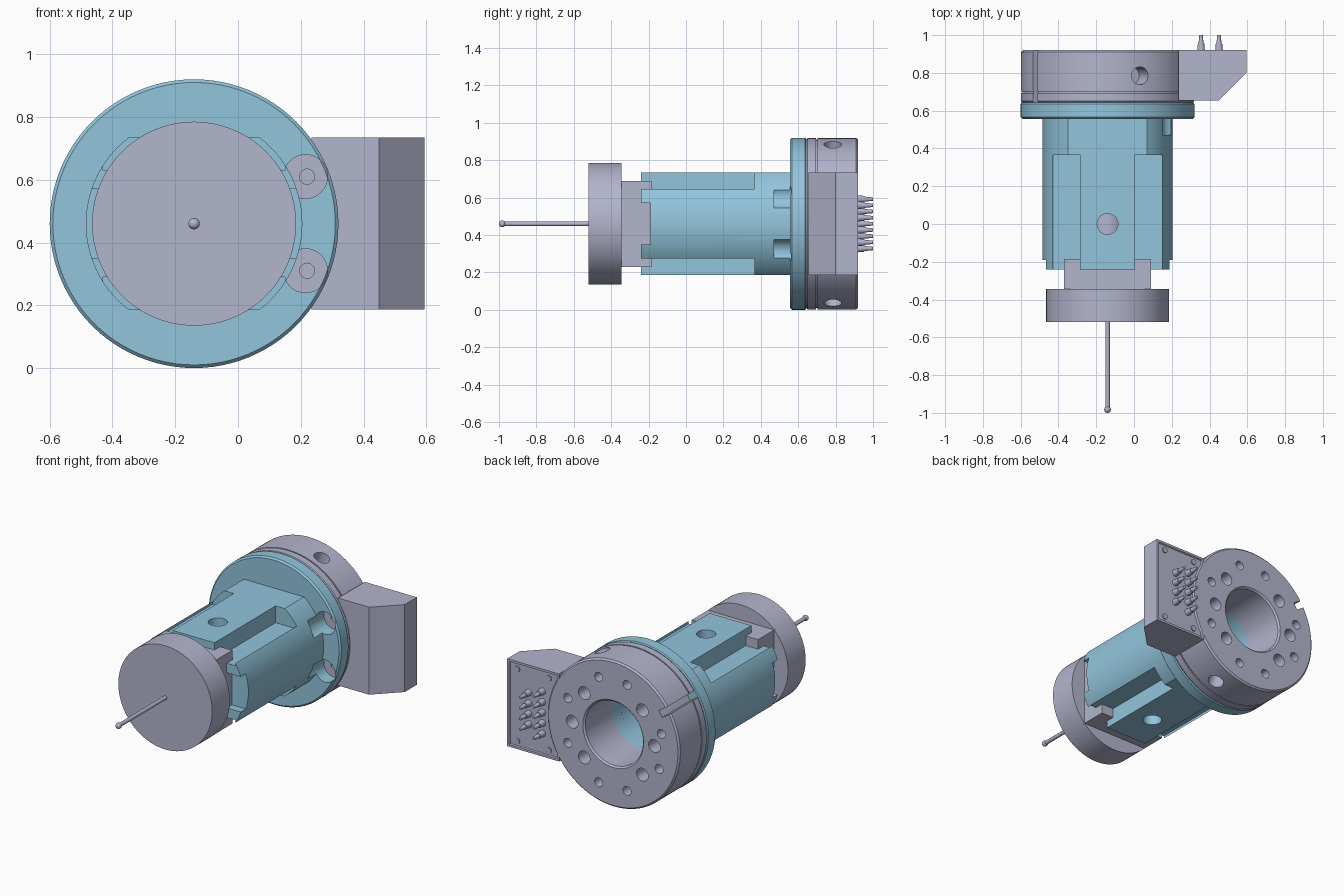
import bpy, bmesh, math
from mathutils import Vector, Matrix

cube = bpy.data.objects.get("Cube")
if cube:
    bpy.data.objects.remove(cube, do_unlink=True)

AXIS = Vector((-0.14, 0, 0.46))   # main axis runs along y through this point


def material(name, rgb):
    m = bpy.data.materials.new(name)
    m.use_nodes = True
    m.diffuse_color = (*rgb, 1)
    m.node_tree.nodes["Principled BSDF"].inputs["Base Color"].default_value = (*rgb, 1)
    return m


GREY = material("lavender grey", (0.45, 0.46, 0.61))
BLUE = material("light steel blue", (0.29, 0.56, 0.72))


def finish(bm, name, mat):
    bmesh.ops.recalc_face_normals(bm, faces=bm.faces)
    me = bpy.data.meshes.new(name)
    bm.to_mesh(me)
    bm.free()
    ob = bpy.data.objects.new(name, me)
    bpy.context.collection.objects.link(ob)
    me.materials.append(mat)
    return ob


def lathe(name, profile, mat, origin=AXIS, steps=96):
    """Revolve a closed (radius, y) profile around the y direction."""
    bm = bmesh.new()
    verts = [bm.verts.new((r, y, 0)) for r, y in profile]
    edges = [bm.edges.new((v, verts[(i + 1) % len(verts)])) for i, v in enumerate(verts)]
    bmesh.ops.spin(bm, geom=verts + edges, cent=(0, 0, 0), axis=(0, 1, 0),
                   angle=2 * math.pi, steps=steps)
    bmesh.ops.remove_doubles(bm, verts=bm.verts, dist=1e-5)
    bmesh.ops.translate(bm, vec=origin, verts=bm.verts)
    return finish(bm, name, mat)


def rod(name, start, end, r, mat, r2=None, steps=32):
    """Cylinder or cone between two points given relative to the axis."""
    a, b = Vector(start), Vector(end)
    turn = (b - a).to_track_quat('Z', 'Y').to_matrix().to_4x4()
    bm = bmesh.new()
    bmesh.ops.create_cone(bm, cap_ends=True, segments=steps, radius1=r,
                          radius2=r if r2 is None else r2, depth=(b - a).length,
                          matrix=Matrix.Translation(AXIS + (a + b) / 2) @ turn)
    return finish(bm, name, mat)


def box(name, lo, hi, mat):
    lo, hi = Vector(lo), Vector(hi)
    bm = bmesh.new()
    bmesh.ops.create_cube(bm, matrix=Matrix.Translation(AXIS + (lo + hi) / 2)
                          @ Matrix.Diagonal((*(hi - lo), 1)))
    return finish(bm, name, mat)


def cut(target, cutter):
    mod = target.modifiers.new("cut", 'BOOLEAN')
    mod.operation, mod.solver, mod.object = 'DIFFERENCE', 'EXACT', cutter
    bpy.context.view_layer.objects.active = target
    bpy.ops.object.modifier_apply(modifier=mod.name)
    bpy.data.objects.remove(cutter, do_unlink=True)


def polar(r, deg, y):
    t = math.radians(deg)
    return Vector((r * math.cos(t), y, r * math.sin(t)))


# Blue housing: round body with flats, four corner channels and a bore
housing = rod("housing", (0, -0.24, 0), (0, 0.565, 0), 0.345, BLUE, steps=96)
for s in (-1, 1):
    a, b = sorted((s * 0.275, s * 0.5))
    cut(housing, box("flat", (-0.5, -0.4, a), (0.5, 0.7, b), BLUE))
    # side relief at the front end
    a, b = sorted((s * 0.2, s * 0.5))
    cut(housing, box("relief", (a, -0.4, -0.11), (b, -0.19, 0.11), BLUE))
    for t in (-1, 1):
        a, b = sorted((s * 0.145, s * 0.29))
        c, d = sorted((t * 0.17, t * 0.4))
        cut(housing, box("channel", (a, -0.4, c), (b, 0.365, d), BLUE))
cut(housing, rod("bore", (0, -0.4, 0), (0, 0.7, 0), 0.2, BLUE, steps=64))
cut(housing, rod("cross_hole", (0, 0, -0.5), (0, 0, 0.5), 0.055, BLUE))

# Blue flange
flange = lathe("flange", [(0.2, 0.556), (0.45, 0.556), (0.46, 0.566), (0.46, 0.635),
                          (0.455, 0.642), (0.2, 0.642)], BLUE)
for part in (housing, flange):
    for s in (-1, 1):
        cut(part, rod("pocket", (0.355, 0.47, s * 0.15), (0.355, 0.7, s * 0.15), 0.07, BLUE))

# Grey mounting plate with a bore, a fine groove and drilled holes
plate = lathe("mounting_plate", [
    (0.2, 0.642), (0.45, 0.642), (0.458, 0.65), (0.458, 0.694), (0.45, 0.694),
    (0.45, 0.702), (0.458, 0.702), (0.458, 0.91), (0.448, 0.92), (0.21, 0.92),
    (0.2, 0.91)], GREY)
for deg in (0, 45, 135, 180, 225, 315):
    cut(plate, rod("bolt_hole", polar(0.285, deg, 0.75), polar(0.285, deg, 1), 0.04, GREY))
for deg in (24, 73, 106, 165, 203, 254, 287, 336):
    cut(plate, rod("pin_hole", polar(0.345, deg, 0.8), polar(0.345, deg, 1), 0.028, GREY))
for deg in (-68, 68):
    cut(plate, rod("side_hole", polar(0.33, deg, 0.785), polar(0.6, deg, 0.785), 0.047, GREY))
for s in (-1, 1):
    cut(plate, rod("screw_hole", (0.36, 0.6, s * 0.15), (0.36, 0.7, s * 0.15), 0.024, GREY))
slot = box("slot", (0.39, 0.5, -0.022), (0.6, 1.1, 0.022), GREY)
slot.data.transform(Matrix.Translation(AXIS) @ Matrix.Rotation(math.radians(-147), 4, 'Y')
                    @ Matrix.Translation(-AXIS))
cut(plate, slot)

# Electrical connector block with chamfered outer corner and recessed back face
bm = bmesh.new()
outline = [(0.235, 0.655), (0.45, 0.655), (0.595, 0.8), (0.595, 0.92), (0.235, 0.92)]
base = bm.faces.new([bm.verts.new((x, y, 0.187)) for x, y in outline])
ext = bmesh.ops.extrude_face_region(bm, geom=[base])["geom"]
bmesh.ops.translate(bm, vec=(0, 0, 0.548),
                    verts=[g for g in ext if isinstance(g, bmesh.types.BMVert)])
bmesh.ops.recalc_face_normals(bm, faces=bm.faces)
back = [f for f in bm.faces if f.normal.y > 0.9]
bmesh.ops.inset_region(bm, faces=back, thickness=0.02, depth=0)
bmesh.ops.inset_region(bm, faces=back, thickness=0.006, depth=-0.008)
block = finish(bm, "connector_block", GREY)
# keep the block clear of the round plate
cut(block, rod("clearance", (0, 0.5, 0), (0, 1.1, 0), 0.44, GREY, steps=96))

# Connector screws and spring pins
for x in (0.45, 0.67):
    for z in (-0.225, 0.225):
        rod("connector_screw", (x, 0.9, z), (x, 0.918, z), 0.018, GREY, steps=16)
for x, count in ((0.495, 5), (0.59, 4)):
    for i in range(count):
        z = (i - (count - 1) / 2) * 0.066
        rod("pin_sleeve", (x, 0.9, z), (x, 0.955, z), 0.022, GREY, 0.017, 16)
        rod("pin_tip", (x, 0.95, z), (x, 1.0, z), 0.014, GREY, 0.009, 16)

# Sensor: square neck, round head, inner core
box("sensor_neck", (-0.23, -0.36, -0.23), (0.23, -0.185, 0.23), GREY)
rod("sensor_head", (0, -0.52, 0), (0, -0.345, 0), 0.325, GREY, steps=96)
rod("sensor_core", (0, -0.2, 0), (0, 0.08, 0), 0.1, GREY)

# Stylus with ball tip
rod("stylus", (0, -0.985, 0), (0, -0.51, 0), 0.012, GREY, steps=24)
bm = bmesh.new()
bmesh.ops.create_uvsphere(bm, u_segments=24, v_segments=16, radius=0.018,
                          matrix=Matrix.Translation(AXIS + Vector((0, -0.982, 0))))
finish(bm, "stylus_ball", GREY)

# Smooth round surfaces, keep hard edges crisp
for ob in bpy.context.scene.objects:
    ob.select_set(ob.type == 'MESH')
bpy.context.view_layer.objects.active = housing
bpy.ops.object.shade_smooth_by_angle(angle=math.radians(30))
